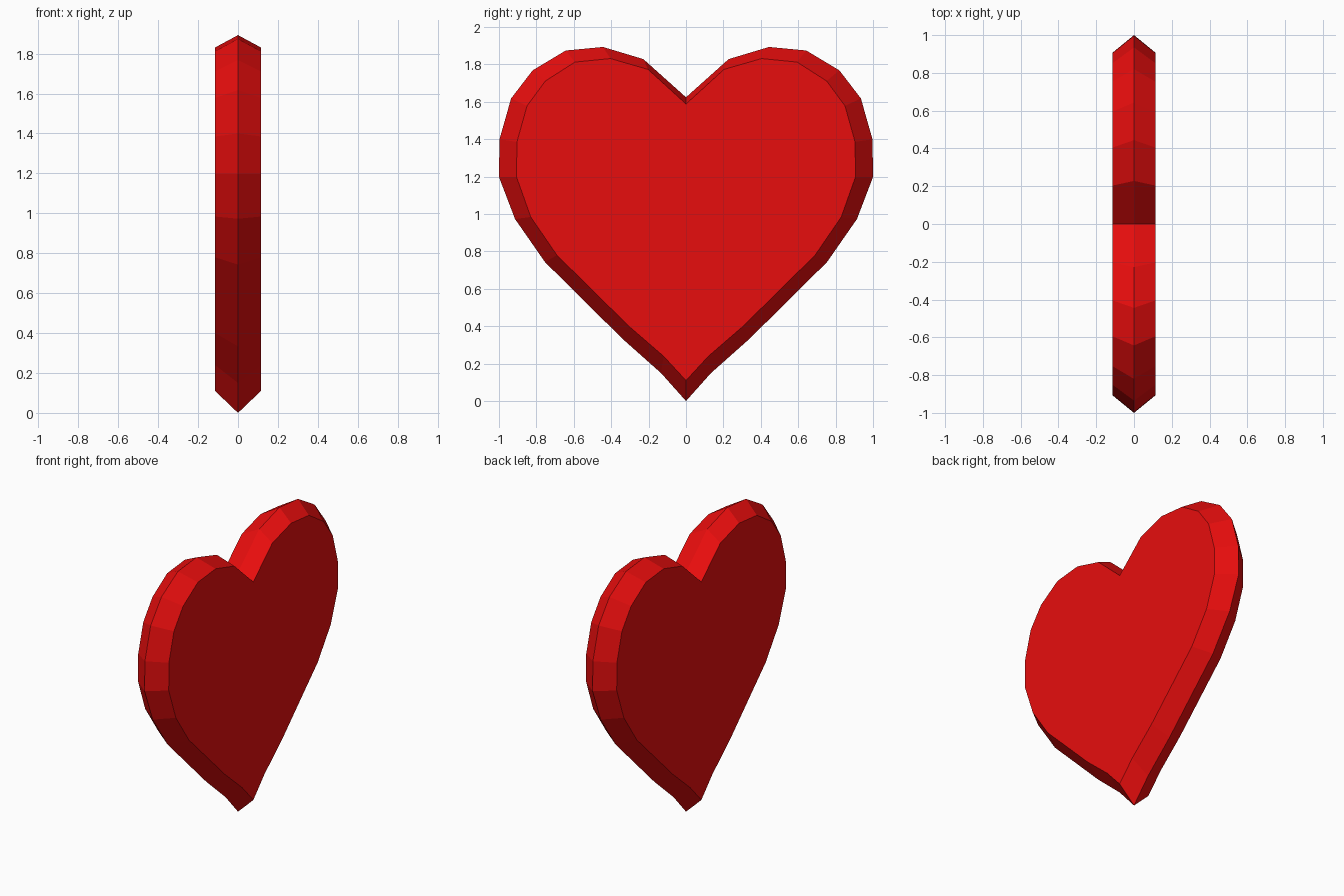
import bpy, bmesh

if "Cube" in bpy.data.objects:
    bpy.data.objects.remove(bpy.data.objects["Cube"])

# Half outlines in (y, z), from the bottom tip round to the top notch
RIM = [(0, 0), (.134, .15), (.34, .333), (.754, .743), (.914, .973),
       (1.0, 1.198), (.997, 1.40), (.935, 1.618), (.82, 1.768),
       (.643, 1.874), (.444, 1.893), (.228, 1.828), (0, 1.624)]
FACE = [(0, .11), (.12, .24), (.305, .40), (.69, .78), (.83, .984),
        (.906, 1.198), (.904, 1.385), (.85, 1.578), (.752, 1.711),
        (.594, 1.812), (.404, 1.831), (.203, 1.773), (0, 1.588)]
HALF_THICKNESS = .115


def mirrored(half):
    """Close a half outline by mirroring it across y = 0."""
    return half + [(-y, z) for y, z in half[-2:0:-1]]


# Heart: three stacked loops, widest at the middle, flat front and back
bm = bmesh.new()
loops = []
for x, half in ((-HALF_THICKNESS, FACE), (0, RIM), (HALF_THICKNESS, FACE)):
    loops.append([bm.verts.new((x, y, z)) for y, z in mirrored(half)])
for a, b in zip(loops, loops[1:]):
    n = len(a)
    for i in range(n):
        j = (i + 1) % n
        bm.faces.new((a[i], a[j], b[j], b[i]))
bm.faces.new(loops[0][::-1])
bm.faces.new(loops[-1])
bmesh.ops.recalc_face_normals(bm, faces=bm.faces[:])

mesh = bpy.data.meshes.new("heart")
bm.to_mesh(mesh)
bm.free()
heart = bpy.data.objects.new("heart", mesh)
bpy.context.collection.objects.link(heart)

# Red material
red = bpy.data.materials.new("red")
red.diffuse_color = (.8, .004, .004, 1)
red.use_nodes = True
red.node_tree.nodes["Principled BSDF"].inputs["Base Color"].default_value = red.diffuse_color
mesh.materials.append(red)
